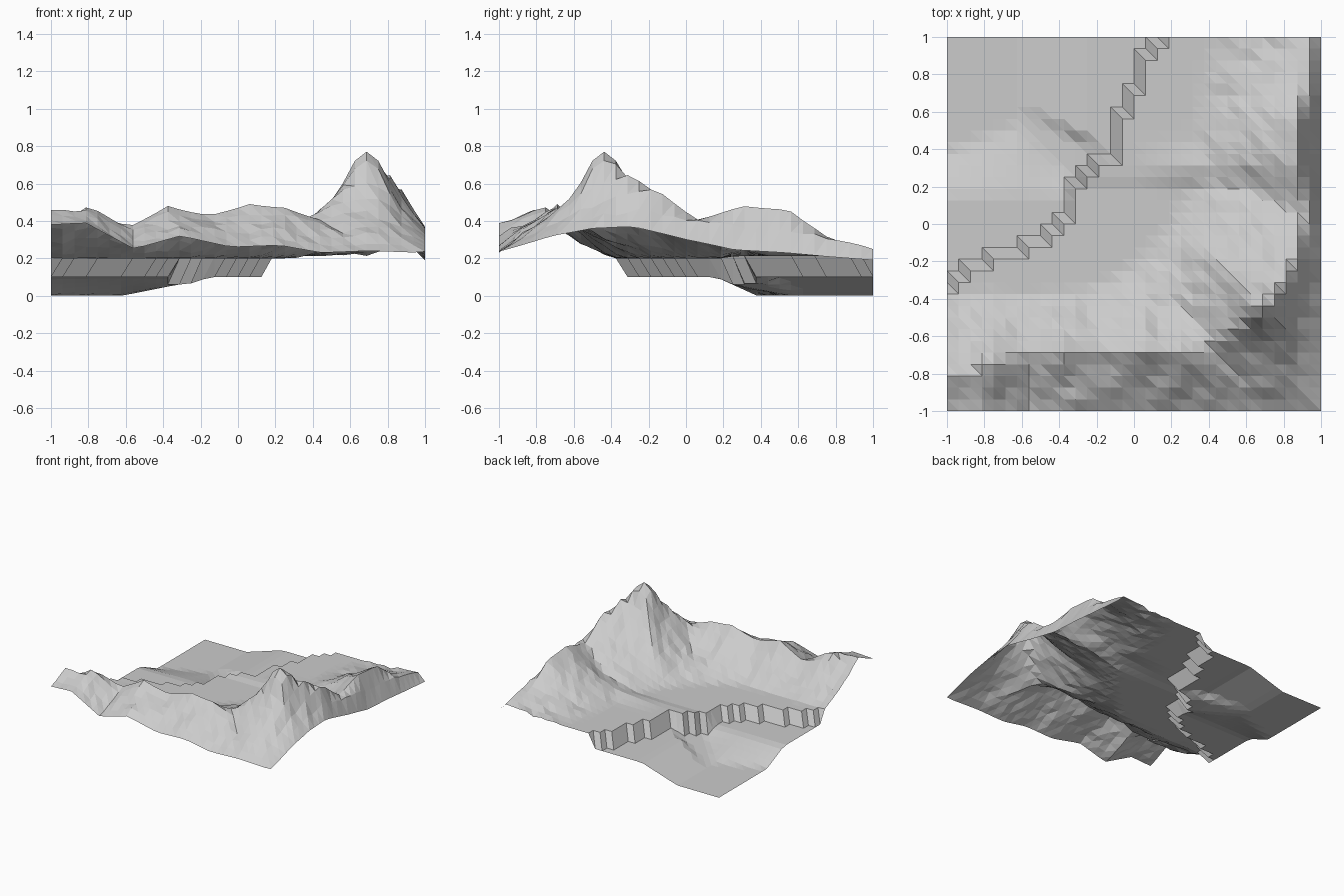
import bpy, bmesh, math
from mathutils import noise, Vector

if "Cube" in bpy.data.objects:
    bpy.data.objects.remove(bpy.data.objects["Cube"])

N = 32                 # cells per side
OX, OY = -0.7, 0.8     # hub that the mountain cross-sections radiate from

# Mountain sections: foot x, y | crest x, y, z | outer edge z
SECTIONS = [
    (-.90, -.38, -.95, -.82, .46, .38),
    (-.72, -.36, -.80, -.75, .48, .39),
    (-.55, -.37, -.58, -.69, .37, .25),
    (-.42, -.36, -.375, -.6875, .48, .32),
    (-.25, -.35, -.15, -.6875, .43, .26),
    (-.05, -.26, .0625, -.6875, .49, .27),
    (.04, -.18, .25, -.6875, .47, .23),
    (.10, -.12, .42, -.64, .43, .24),
    (.14, -.07, .56, -.55, .58, .23),
    (.17, -.03, .6875, -.4375, .77, .32),
    (.19, .02, .79, -.34, .67, .36),
    (.22, .06, .86, -.20, .60, .37),
    (.30, .16, .92, .04, .43, .30),
    (.22, .29, .875, .30, .48, .245),
    (.28, .40, .875, .55, .46, .23),
    (.32, .70, .92, .75, .33, .21),
    (.42, .95, .94, 1.0, .25, .19),
]

# Cliff line as (y, x), low ground lies to its left
CLIFF = [(-.40, -1.1), (-.33, -.97), (-.23, -.91), (-.17, -.72), (-.09, -.50),
         (.05, -.40), (.06, -.35), (.19, -.33), (.25, -.28), (.31, -.22),
         (.37, -.09), (.60, -.09), (.62, -.05), (.72, -.01), (.90, .06), (1.0, .13)]


def polar(x, y):
    return math.atan2(y - OY, x - OX), math.hypot(x - OX, y - OY)


def interp(table, t):
    """Linear lookup; each row is (key, value, value...)."""
    if t <= table[0][0]:
        return table[0][1:]
    for a, b in zip(table, table[1:]):
        if t <= b[0]:
            f = (t - a[0]) / (b[0] - a[0])
            return [p + (q - p) * f for p, q in zip(a[1:], b[1:])]
    return table[-1][1:]


def clamp(v):
    return max(0.0, min(1.0, v))


RAYS = []
for fx, fy, cx, cy, cz, ez in SECTIONS:
    a, cr = polar(cx, cy)
    RAYS.append((a, polar(fx, fy)[1], cr, cz, ez))


def low_ground(x, y):
    """Two banks rising to 0.1 either side of a shallow valley."""
    top = .38 + .15 * clamp((x + 1) / .38) - .25 * clamp((x + .6) / .4)
    south = .1 * clamp((top - y) / (top - .16))
    north = .1 * clamp((x + .62) / .32) * clamp((y - .53 + .5 * (x + .62)) / .12)
    valley = .06 * clamp((x + .62) / .3) + .04 * clamp((x + .27) / .12)
    return max(south, north, valley)


def high_ground(x, y):
    """Upper plateau, mountain inner slope, crest and outer slope."""
    base = .2 + .012 * clamp((y - .2) / .06)
    a, r = polar(x, y)
    foot, crest, cz, ez = interp(RAYS, a)
    dx, dy = math.cos(a), math.sin(a)
    edge = min((1 - OX) / dx if dx > 1e-6 else 9, (-1 - OY) / dy if dy < -1e-6 else 9)
    rough = (noise.noise(Vector((x * 5, y * 5, 3))) * .025
             + noise.noise(Vector((x * 11, y * 11, 8))) * .025)
    if r <= crest:
        t = clamp((r - foot) / (crest - foot))
        z = base + (cz - base) * t ** 1.3 + rough * 4 * t * (1 - t)
        # Low spur dividing the plateau
        z += .035 * clamp(x / .4) * math.exp(-((y - .31) / .08) ** 2) * (1 - t)
        z = max(base, z)
    else:
        t = clamp((r - crest) / max(edge - crest, .01))
        power = 1.0 + .3 * clamp((cz - .48) / .25)
        z = ez + (cz - ez) * (1 - t) ** power + rough * 4 * t * (1 - t)
    # Rounded summit
    d = math.hypot(x - .6875, y + .4375)
    return max(z, .30 + .47 * math.exp(-(d / .19) ** 2)) if d < .3 else z


def height(x, y):
    if y > -.40 and x < interp(CLIFF, y)[0]:
        return low_ground(x, y)
    return high_ground(x, y)


# Terrain sheet: one flat-shaded triangulated height field
bm = bmesh.new()
ticks = [-1 + 2 * i / N for i in range(N + 1)]
grid = [[bm.verts.new((x, y, height(x, y))) for x in ticks] for y in ticks]
for j in range(N):
    for i in range(N):
        a, b = grid[j][i], grid[j][i + 1]
        c, d = grid[j + 1][i + 1], grid[j + 1][i]
        bm.faces.new((a, b, d))
        bm.faces.new((b, c, d))
mesh = bpy.data.meshes.new("mountain_terrain")
bm.to_mesh(mesh)
bm.free()
terrain = bpy.data.objects.new("mountain_terrain", mesh)
bpy.context.collection.objects.link(terrain)
